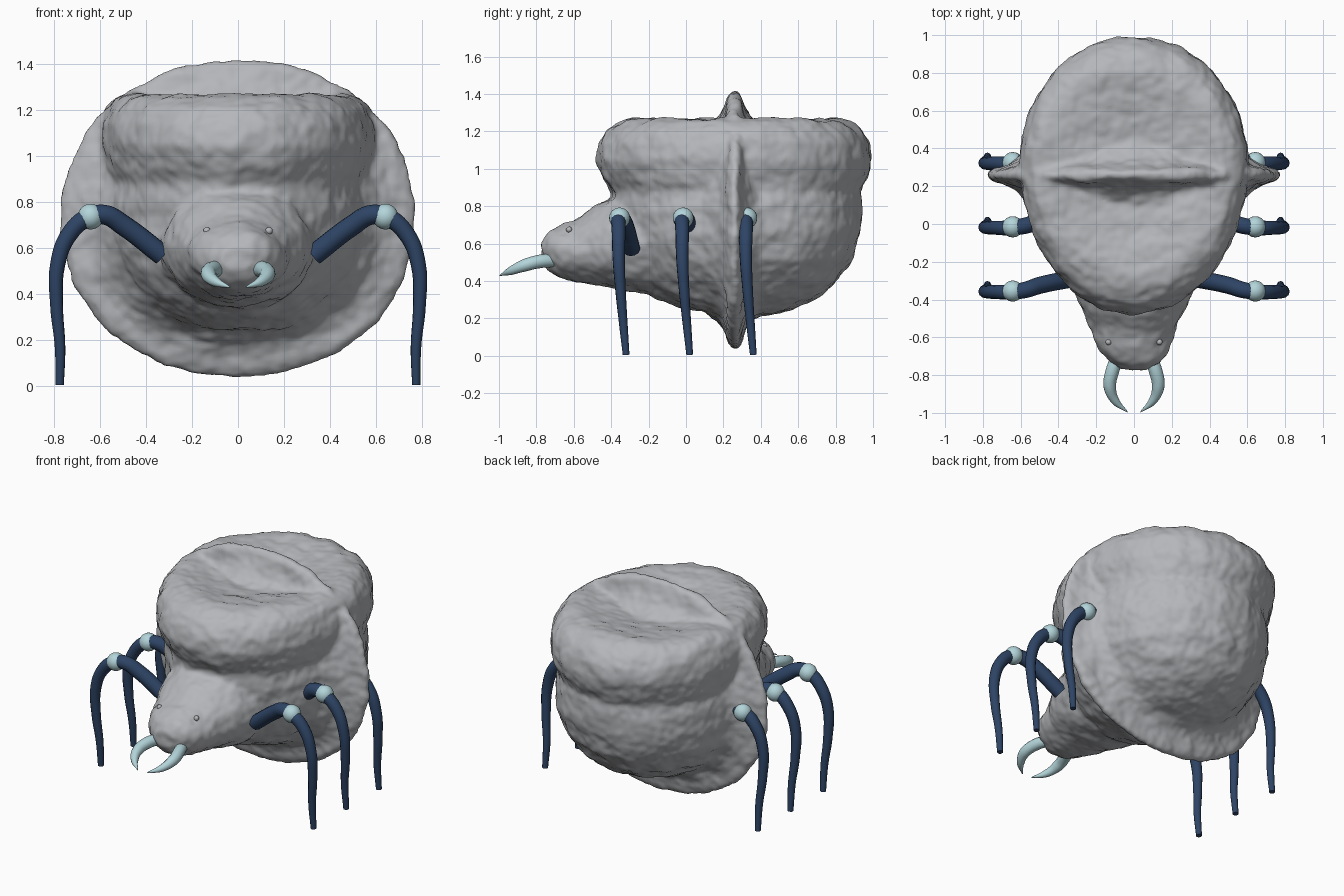
import bpy, bmesh, math
from mathutils import Vector, noise

if "Cube" in bpy.data.objects:
    bpy.data.objects.remove(bpy.data.objects["Cube"])


def material(name, rgb):
    m = bpy.data.materials.new(name)
    m.use_nodes = True
    m.diffuse_color = (*rgb, 1)
    bsdf = m.node_tree.nodes["Principled BSDF"]
    bsdf.inputs["Base Color"].default_value = (*rgb, 1)
    bsdf.inputs["Roughness"].default_value = 0.7
    return m


GREY = material("stone grey", (0.46, 0.47, 0.49))
NAVY = material("navy blue", (0.027, 0.058, 0.13))
PALE = material("pale blue", (0.45, 0.66, 0.70))


def add(name, mesh, *mats):
    obj = bpy.data.objects.new(name, mesh)
    bpy.context.collection.objects.link(obj)
    mesh.materials.clear()
    for m in mats:
        mesh.materials.append(m)
    return obj


def loft(bm, rings):
    """Skin a list of equal point rings and close both ends."""
    rows = [[bm.verts.new(p) for p in ring] for ring in rings]
    n = len(rows[0])
    faces = [bm.faces.new((a[i], a[(i + 1) % n], b[(i + 1) % n], b[i]))
             for a, b in zip(rows, rows[1:]) for i in range(n)]
    faces += [bm.faces.new(rows[0][::-1]), bm.faces.new(rows[-1])]
    bmesh.ops.recalc_face_normals(bm, faces=faces)


def angles(n):
    return [math.tau * i / n for i in range(n)]


def egg_ring(z, half, front, back):
    """Horizontal egg outline, widest at y = 0.33."""
    mid = 0.33
    return [(half * math.cos(a),
             mid + math.sin(a) * ((back - mid) if math.sin(a) > 0 else (mid - front)), z)
            for a in angles(64)]


def upright_ring(y, z, rx, rz, power=1.0):
    """Ellipse facing the front; power under 1 makes it squarer."""
    sq = lambda v: math.copysign(abs(v) ** power, v)
    return [(rx * sq(math.cos(a)), y, z + rz * sq(math.sin(a))) for a in angles(64)]


def tube(name, points, radii, mat):
    """Smooth tapered tube through the points."""
    cu = bpy.data.curves.new(name, "CURVE")
    cu.dimensions = "3D"
    cu.bevel_depth = 1
    cu.bevel_resolution = 4
    cu.use_fill_caps = True
    sp = cu.splines.new("BEZIER")
    sp.resolution_u = 6
    sp.bezier_points.add(len(points) - 1)
    for bp, p, r in zip(sp.bezier_points, points, radii):
        bp.co, bp.radius = p, r
        bp.handle_left_type = bp.handle_right_type = "AUTO"
    tmp = bpy.data.objects.new(name + " path", cu)
    bpy.context.collection.objects.link(tmp)
    bpy.context.view_layer.update()
    mesh = bpy.data.meshes.new_from_object(
        tmp.evaluated_get(bpy.context.evaluated_depsgraph_get()))
    bpy.data.objects.remove(tmp)
    obj = add(name, mesh, mat)
    for p in mesh.polygons:
        p.use_smooth = len(p.vertices) <= 4


def ball(name, center, radius, mat):
    mesh = bpy.data.meshes.new(name)
    bm = bmesh.new()
    bmesh.ops.create_uvsphere(bm, u_segments=20, v_segments=12, radius=radius)
    bmesh.ops.translate(bm, verts=bm.verts, vec=center)
    bm.to_mesh(mesh)
    bm.free()
    mesh.shade_smooth()
    add(name, mesh, mat)


# Body: rounded belly, waist and dished upper bulge (z, half width, front, back)
bm = bmesh.new()
loft(bm, [egg_ring(*r) for r in (
    (0.22, 0.15, 0.2, 0.45), (0.25, 0.26, 0.0, 0.57), (0.31, 0.36, -0.16, 0.7),
    (0.40, 0.46, -0.27, 0.81), (0.52, 0.54, -0.33, 0.89), (0.66, 0.58, -0.37, 0.935),
    (0.80, 0.58, -0.39, 0.94), (0.88, 0.56, -0.40, 0.93), (0.95, 0.58, -0.45, 0.97),
    (1.05, 0.605, -0.48, 0.995), (1.14, 0.60, -0.465, 0.98), (1.21, 0.575, -0.42, 0.94),
    (1.255, 0.53, -0.35, 0.88), (1.27, 0.47, -0.27, 0.81), (1.25, 0.33, -0.1, 0.66),
    (1.22, 0.15, 0.1, 0.48))])

# Tapering head (y, centre height, half width, half height)
loft(bm, [upright_ring(*r) for r in (
    (-0.10, 0.60, 0.36, 0.28), (-0.35, 0.61, 0.32, 0.26), (-0.47, 0.595, 0.265, 0.215),
    (-0.58, 0.565, 0.215, 0.165), (-0.67, 0.56, 0.185, 0.14), (-0.73, 0.56, 0.14, 0.11),
    (-0.77, 0.56, 0.07, 0.055))])

# Upright fin around the middle (offset from fin plane, scale)
loft(bm, [upright_ring(0.26 + dy, 0.73, 0.775 * s, 0.69 * s, 0.95) for dy, s in (
    (-0.16, 0.72), (-0.08, 0.80), (-0.05, 0.88), (-0.035, 0.96), (-0.015, 1.0),
    (0.015, 1.0), (0.035, 0.96), (0.05, 0.88), (0.08, 0.80), (0.16, 0.72))])
raw = bpy.data.meshes.new("raw body")
bm.to_mesh(raw)
bm.free()

# Fuse the three shapes into one skin and soften the joins
shell = add("raw body", raw, GREY)
remesh = shell.modifiers.new("fuse", "REMESH")
remesh.mode = "VOXEL"
remesh.voxel_size = 0.016
soften = shell.modifiers.new("soften", "SMOOTH")
soften.iterations = 5
bpy.context.view_layer.update()
skin = bpy.data.meshes.new_from_object(
    shell.evaluated_get(bpy.context.evaluated_depsgraph_get()))
bpy.data.objects.remove(shell)

# Lumpy, rough surface
bm = bmesh.new()
bm.from_mesh(skin)
bm.normal_update()
moves = [(v, v.normal * (0.012 * noise.noise(v.co * 9) + 0.006 * noise.noise(v.co * 24)))
         for v in bm.verts]
for v, d in moves:
    v.co += d
# Navy face mask with a ragged slanted edge
for f in bm.faces:
    c = f.calc_center_median()
    f.smooth = True
    edge = -0.645 + 0.28 * (0.7 - c.z) + 0.02 * noise.noise(c * 22)
    f.material_index = 1 if c.y < edge else 0
bm.to_mesh(skin)
bm.free()
skin.name = "body"
add("body", skin, GREY, NAVY)

# Leg path in the front plane: x, z, thickness, sway along y
LEG = [(0.33, 0.57, 0.046, 0.06), (0.50, 0.70, 0.045, 0.025), (0.58, 0.745, 0.043, 0),
       (0.65, 0.735, 0.04, -0.01), (0.735, 0.66, 0.037, -0.01), (0.785, 0.53, 0.033, -0.01),
       (0.79, 0.35, 0.028, 0), (0.775, 0.17, 0.023, 0.015), (0.776, 0.005, 0.018, 0.03)]
for side, s in (("left", 1), ("right", -1)):
    for place, y in (("front", -0.35), ("middle", -0.01), ("back", 0.33)):
        tube(f"{place}_leg_{side}", [(s * x, y + dy, z) for x, z, r, dy in LEG],
             [r for x, z, r, dy in LEG], NAVY)
        ball(f"{place}_knee_{side}", (s * 0.642, y - 0.005, 0.737), 0.056, PALE)
    # Hooked jaw and tiny eye
    jaw = [(0.085, -0.70, 0.51), (0.115, -0.78, 0.505), (0.128, -0.86, 0.485),
           (0.10, -0.935, 0.455), (0.035, -0.995, 0.43)]
    tube(f"jaw_{side}", [(s * x, y, z) for x, y, z in jaw],
         (0.035, 0.036, 0.034, 0.023, 0.003), PALE)
    ball(f"eye_{side}", (s * 0.135, -0.625, 0.675), 0.016, GREY)
